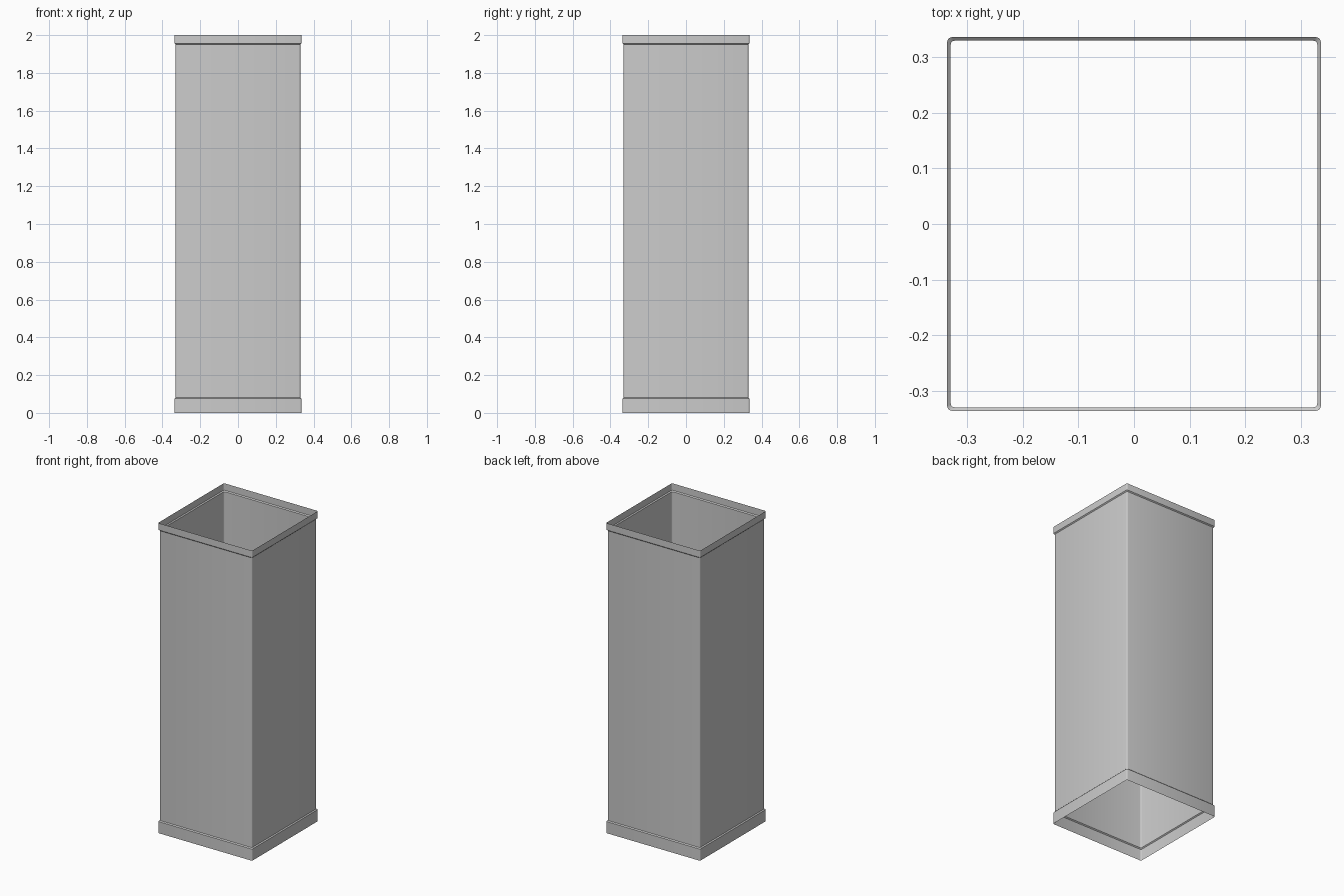
import bpy, bmesh, math

if "Cube" in bpy.data.objects:
    bpy.data.objects.remove(bpy.data.objects["Cube"])


def rounded_square(half, radius, z, steps=3):
    pts = []
    c = half - radius
    for k, (sx, sy) in enumerate([(1, 1), (-1, 1), (-1, -1), (1, -1)]):
        for i in range(steps + 1):
            a = math.pi / 2 * (k + i / steps)
            pts.append((sx * c + radius * math.cos(a),
                        sy * c + radius * math.sin(a), z))
    return pts


def skin(name, profile):
    bm = bmesh.new()
    rings = [[bm.verts.new(p) for p in rounded_square(h, r, z)] for h, r, z in profile]
    for lo, hi in zip(rings, rings[1:]):
        n = len(lo)
        for i in range(n):
            j = (i + 1) % n
            bm.faces.new((lo[i], lo[j], hi[j], hi[i]))
    mesh = bpy.data.meshes.new(name)
    bm.to_mesh(mesh)
    bm.free()
    ob = bpy.data.objects.new(name, mesh)
    bpy.context.collection.objects.link(ob)
    bpy.context.view_layer.objects.active = ob
    ob.select_set(True)
    bpy.ops.object.shade_smooth_by_angle(angle=math.radians(40))
    ob.select_set(False)
    return ob


BODY, RIM = (0.33, 0.008), (0.336, 0.008)

# Open square sleeve: lower collar, straight walls, upper collar (half, radius, z)
skin("square_sleeve", [
    (*RIM, 0.0), (*RIM, 0.075),
    (*BODY, 0.081), (*BODY, 1.95),
    (*RIM, 1.956), (*RIM, 2.0),
])
